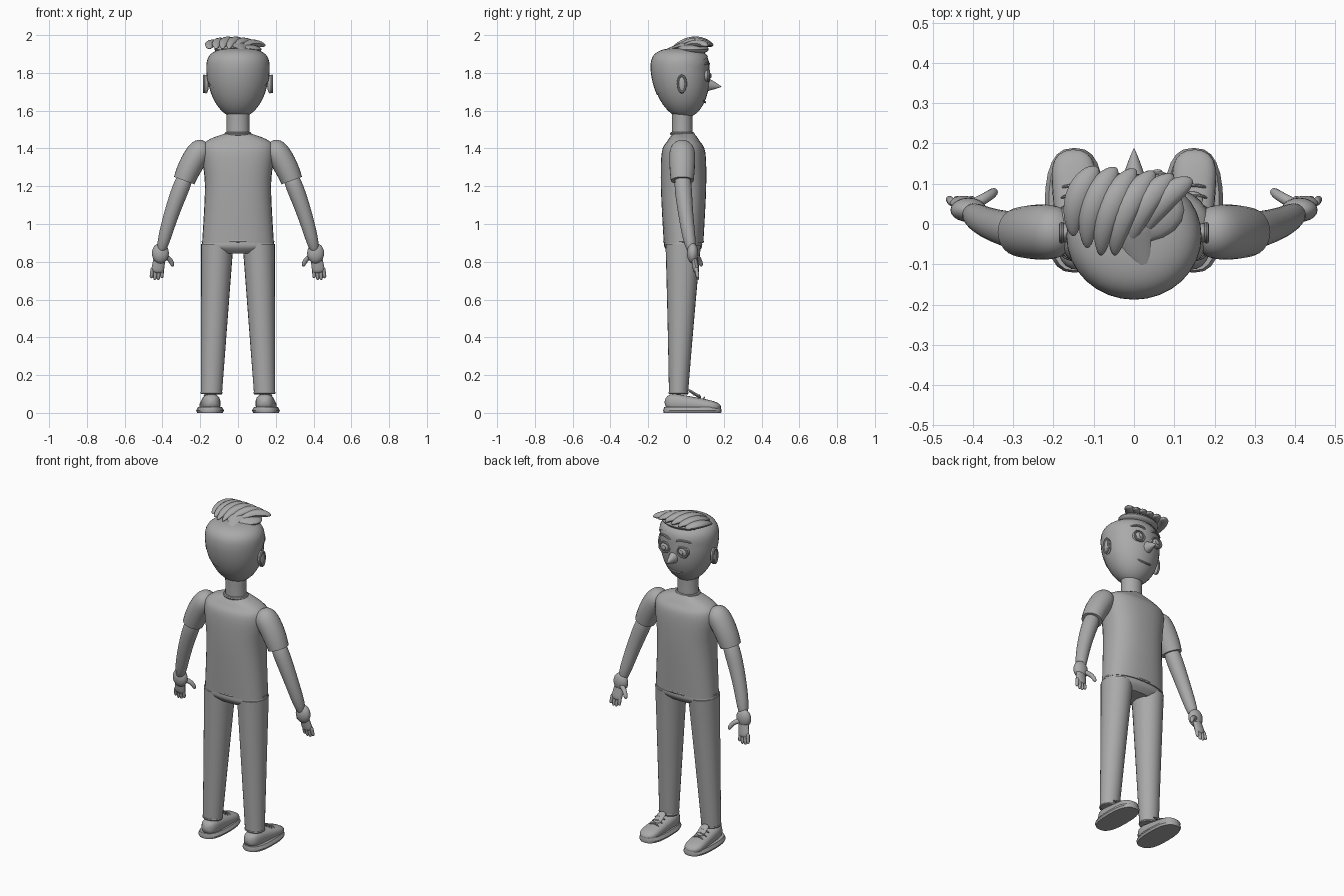
import bpy, bmesh, math
from mathutils import Vector, Matrix

cube = bpy.data.objects.get("Cube")
if cube:
    bpy.data.objects.remove(cube, do_unlink=True)

grey = bpy.data.materials.new("plain_grey")
grey.use_nodes = True
grey.diffuse_color = (0.4, 0.4, 0.4, 1)
grey.node_tree.nodes["Principled BSDF"].inputs["Base Color"].default_value = grey.diffuse_color
parts = []
X, Y, Z = Matrix.Identity(3)


def finish(name, bm):
    bmesh.ops.recalc_face_normals(bm, faces=bm.faces)
    mesh = bpy.data.meshes.new(name)
    bm.to_mesh(mesh)
    bm.free()
    mesh.materials.append(grey)
    ob = bpy.data.objects.new(name, mesh)
    bpy.context.collection.objects.link(ob)
    parts.append(ob)


def mix(a, b, t):
    return a + (b - a) * t


def loft(name, rows, axis=None, ref=X, power=2, segs=24, side=1, cut=None):
    """Skin elliptical rings, each given as centre, half width, half depth."""
    bm = bmesh.new()
    rings = []
    for i, (centre, width, depth) in enumerate(rows):
        before, after = rows[max(i - 1, 0)], rows[min(i + 1, len(rows) - 1)]
        t = axis or (after[0] - before[0]).normalized()
        r = ref or t.cross(Z)
        u = (r - t * r.dot(t)).normalized()
        v = t.cross(u)
        ring = []
        for k in range(segs):
            angle = math.tau * k / segs
            c, s = (math.copysign(abs(f) ** (2 / power), f) for f in (math.cos(angle), math.sin(angle)))
            p = centre + u * c * max(width, 0.001) + v * s * max(depth, 0.001)
            ring.append(bm.verts.new((p.x * side, p.y, p.z)))
        rings.append(ring)
    for a, b in zip(rings, rings[1:]):
        for k in range(segs):
            n = (k + 1) % segs
            bm.faces.new((a[k], a[n], b[n], b[k]))
    bm.faces.new(rings[0])
    bm.faces.new(rings[-1])
    if cut:
        bmesh.ops.bisect_plane(bm, geom=bm.verts[:] + bm.edges[:] + bm.faces[:],
                               plane_co=cut[0], plane_no=cut[1], clear_inner=True)
    finish(name, bm)


def limb(name, start, end, r0, r1, sag=(0, 0, 0), swell=0, flat=1, flat_end=None,
         round_start=True, round_end=True, blunt=6, **options):
    """Bent, tapered limb whose ends may be rounded off."""
    start, end, sag = Vector(start), Vector(end), Vector(sag)
    steps = 16
    rows = []
    for k in range(steps + 1):
        t = (1 - math.cos(math.pi * k / steps)) / 2
        arch = 4 * t * (1 - t)
        radius = mix(r0, r1, t) + swell * arch
        if (round_start and t < 0.5) or (round_end and t > 0.5):
            radius *= math.sqrt(1 - abs(2 * t - 1) ** blunt)
        squash = mix(flat, flat if flat_end is None else flat_end, t)
        rows.append((mix(start, end, t) + sag * arch, radius, radius * squash))
    loft(name, rows, **options)


def trunk(name, rows, y):
    """Smooth upright body from a few rows of height, half width, half depth."""
    rings = []
    steps = 5
    for i in range(len(rows) - 1):
        a, b = Vector(rows[max(i - 1, 0)]), Vector(rows[i])
        c, d = Vector(rows[i + 1]), Vector(rows[min(i + 2, len(rows) - 1)])
        for k in range(steps + 1):
            t = k / steps
            bend = (c - a) * t * (1 - t) ** 2 / 2 - (d - b) * t * t * (1 - t) / 2
            z, width, depth = mix(b, c, t * t * (3 - 2 * t)) + bend
            if k or not i:
                rings.append((Vector((0, y, z)), width, depth))
    loft(name, rings, axis=Z, power=2.4, segs=32)


def hoop(name, centre, a, b, u, v, thick, side=1):
    """Thin round cord bent into an ellipse."""
    steps = 32
    angles = [math.tau * k / steps for k in range(steps + 1)]
    rows = [(Vector(centre) + u * a * math.cos(t) + v * b * math.sin(t), thick, thick) for t in angles]
    loft(name, rows, ref=u.cross(v), segs=8, side=side)


def ball(name, centre, size):
    bm = bmesh.new()
    bmesh.ops.create_uvsphere(bm, u_segments=20, v_segments=12, radius=1,
                              matrix=Matrix.Translation(centre) @ Matrix.Diagonal((*size, 1)))
    finish(name, bm)


def skull(grow):
    """Tapering elliptical jaw below the temples, flatter crown above."""
    rows = []
    temples, jaw, crown = 1.82, 0.26, 0.107
    steps = 32
    for k in range(steps + 1):
        h = -math.cos(math.pi * k / steps)
        power = 2 if h < 0 else 3
        r = max(1 - abs(h) ** power, 0) ** (1 / power)
        z = temples + h * (jaw if h < 0 else crown + grow)
        rows.append((Vector((0, -0.03 + 0.02 * max(-h, 0), z)), r * (0.164 + grow), r * (0.154 + grow)))
    return rows


# Loose shirt and neck
trunk("shirt", [(0.9, 0.19, 0.105), (1.2, 0.175, 0.12), (1.38, 0.192, 0.115),
                (1.44, 0.165, 0.085), (1.48, 0.066, 0.056)], y=-0.013)
hoop("shirt_hem", (0, -0.013, 0.908), 0.187, 0.102, X, Y, 0.006)
hoop("collar", (0, -0.02, 1.478), 0.063, 0.056, X, Y, 0.009)
limb("neck", (0, -0.02, 1.44), (0, -0.02, 1.63), 0.065, 0.065, swell=-0.005, flat=0.9)

# Head with close-cropped scalp
loft("head", skull(0), axis=Z, segs=32)
loft("scalp", skull(0.004), axis=Z, segs=32, cut=((0, -0.17, 1.67), (0, -0.6, 0.8)))

# Nose and mouth
limb("nose", (0, 0.08, 1.742), (0, 0.187, 1.727), 0.042, 0.003, round_start=False, flat=1.2)
limb("mouth", (-0.045, 0.092, 1.652), (0.05, 0.091, 1.655), 0.005, 0.005, sag=(0, 0.01, -0.01), ref=None, segs=8)

# Swept quiff of overlapping locks
count = 6
for i in range(count):
    f = i / (count - 1)
    limb("hair_lock_%d" % (i + 1),
         (mix(-0.15, 0.02, f), -0.03 - 0.05 * math.sin(math.pi * f), 1.928),
         (mix(-0.09, 0.145, f), 0.14 - 0.03 * f * f, 1.944),
         0.026, 0.036, sag=(-0.02, 0.01, 0.02 + 0.017 * math.sin(math.pi * f)),
         flat=0.65, blunt=2, ref=None, segs=12)
limb("hair_crown_tuft", (-0.01, 0, 1.955), (0.035, -0.125, 1.916), 0.06, 0.002, flat=0.25, ref=None, segs=6)
ball("hair_base", (0, 0.035, 1.925), (0.125, 0.085, 0.03))

trunk("trouser_hips", [(0.845, 0.14, 0.07), (0.88, 0.192, 0.1), (0.93, 0.175, 0.095)], y=-0.015)

for label, s in (("left", 1), ("right", -1)):
    # Eye, brow and ear
    ball(label + "_eye", (0.06 * s, 0.102, 1.785), (0.034, 0.03, 0.032))
    ball(label + "_pupil", (0.058 * s, 0.13, 1.785), (0.012, 0.006, 0.013))
    hoop(label + "_eyelid", (0.06, 0.12, 1.785), 0.034, 0.029, X, Z, 0.006, side=s)
    limb(label + "_eyebrow", (0.02, 0.12, 1.842), (0.105, 0.097, 1.842), 0.008, 0.005,
         sag=(0, 0.007, 0.01), ref=None, segs=8, side=s)
    ball(label + "_ear", (0.17 * s, -0.022, 1.74), (0.016, 0.024, 0.049))
    hoop(label + "_ear_rim", (0.18, -0.022, 1.742), 0.021, 0.043, Y, Z, 0.006, side=s)

    # Trouser leg
    limb(label + "_trouser_leg", (0.141, -0.04, 0.1), (0.11, -0.015, 0.89), 0.056, 0.085,
         flat=0.9, flat_end=1.1, round_start=False, round_end=False, side=s)
    hoop(label + "_trouser_cuff", (0.141, -0.04, 0.106), 0.053, 0.048, X, Y, 0.006, side=s)

    # Shoe: upper, thin flared sole, tongue and laces
    limb(label + "_shoe_upper", (0.14, -0.113, 0.06), (0.152, 0.185, 0.03), 0.048, 0.058,
         flat=1.05, flat_end=0.45, power=2.6, side=s)
    sole = [(Vector((0.148, 0.034, z)), 0.064 + flare, 0.15 + flare / 2)
            for z, flare in ((0, 0.004), (0.012, 0.01), (0.03, 0))]
    loft(label + "_shoe_sole", sole, axis=Z, power=2.6, side=s)
    limb(label + "_shoe_tongue", (0.145, 0.08, 0.08), (0.143, 0.012, 0.122), 0.026, 0.024,
         flat=0.3, segs=12, side=s)
    for k in range(3):
        y, z = 0.04 + 0.025 * k, 0.09 - 0.012 * k
        limb("%s_shoe_lace_%d" % (label, k + 1), (0.112, y, z), (0.182, y, z), 0.004, 0.004,
             sag=(0, 0.006, 0.016), ref=None, segs=8, side=s)

    # Sleeve and bare arm
    limb(label + "_sleeve", (0.165, -0.02, 1.43), (0.285, -0.02, 1.23), 0.06, 0.057,
         sag=(0.008, 0, 0.01), swell=0.006, flat=1.06, round_end=False, blunt=4, side=s)
    limb(label + "_arm", (0.265, -0.02, 1.28), (0.41, 0.032, 0.84), 0.05, 0.03,
         sag=(0.012, -0.008, 0), side=s)

    # Hand with fingers and thumb
    ball(label + "_wrist", (0.411 * s, 0.035, 0.845), (0.045, 0.03, 0.054))
    limb(label + "_palm", (0.412, 0.038, 0.84), (0.428, 0.057, 0.74), 0.03, 0.035, flat=0.5, segs=16, side=s)
    for k in range(4):
        x = 0.403 + 0.016 * k
        tip = 0.698 + 0.01 * abs(k - 1.5)
        limb("%s_finger_%d" % (label, k + 1), (x, 0.053, 0.77), (x + 0.003 * k, 0.063, tip),
             0.011, 0.009, segs=10, side=s)
    limb(label + "_thumb", (0.405, 0.045, 0.83), (0.345, 0.082, 0.775), 0.015, 0.011,
         sag=(-0.01, 0.004, 0.012), ref=Y, segs=12, side=s)

# Smooth shading with crisp rims
bpy.ops.object.select_all(action="DESELECT")
for ob in parts:
    ob.select_set(True)
bpy.context.view_layer.objects.active = parts[0]
bpy.ops.object.shade_smooth_by_angle(angle=math.radians(40))
